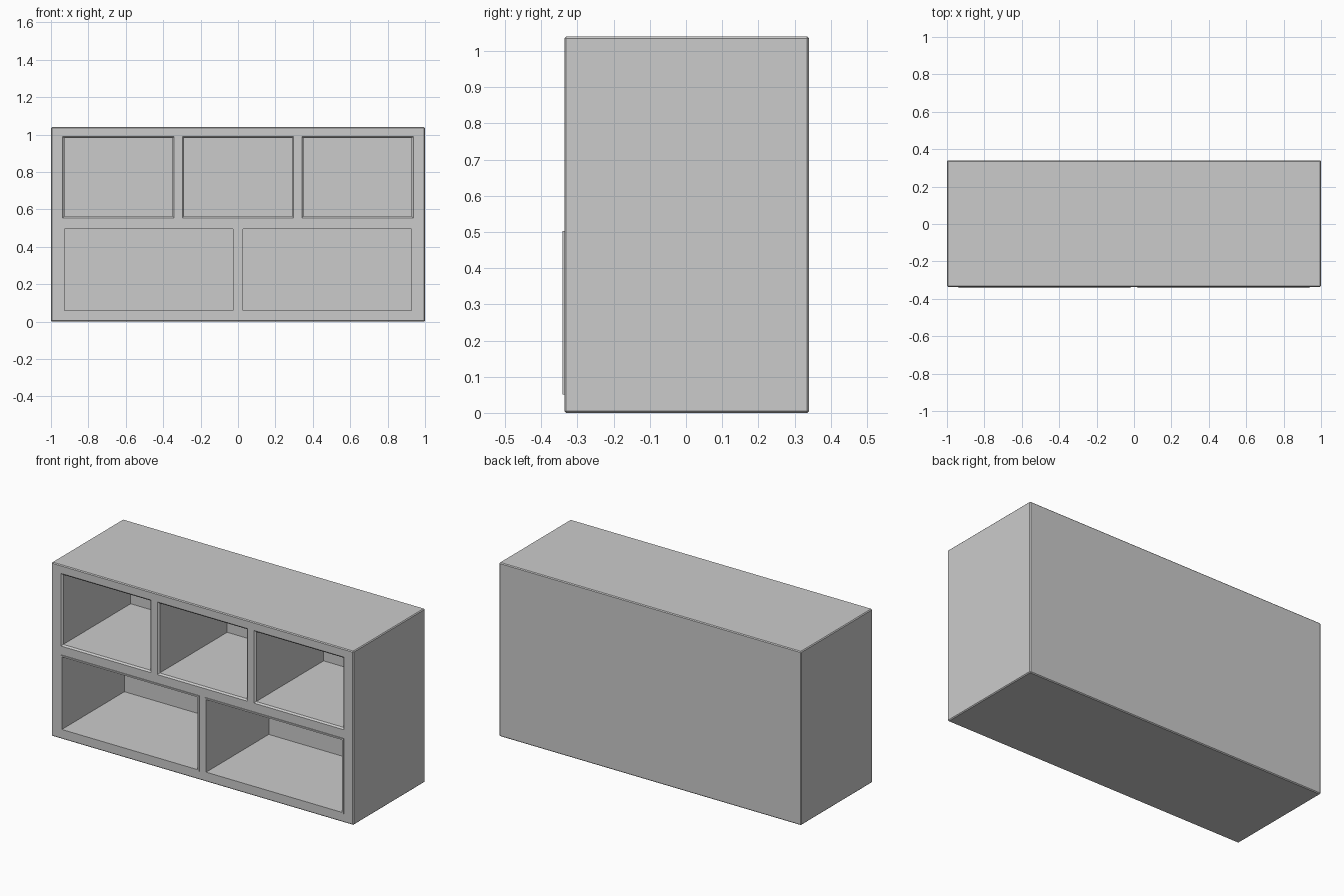
import bpy, bmesh

if "Cube" in bpy.data.objects:
    bpy.data.objects.remove(bpy.data.objects["Cube"])

FRONT, BACK, TOP = -0.336, 0.34, 1.04
RIM = 0.009          # liner wall / chamfer width


def loft_box(name, rect, rings, open_front=False):
    """Box lofted along y; rings are (y, inset) sections of rect (x0, x1, z0, z1)."""
    x0, x1, z0, z1 = rect
    bm = bmesh.new()
    loops = [[bm.verts.new(p) for p in ((x0 + i, y, z0 + i), (x1 - i, y, z0 + i),
                                        (x1 - i, y, z1 - i), (x0 + i, y, z1 - i))]
             for y, i in rings]
    for a, b in zip(loops, loops[1:]):
        for k in range(4):
            n = (k + 1) % 4
            bm.faces.new((a[n], a[k], b[k], b[n]))
    front = bm.faces.new(loops[0])
    bm.faces.new(loops[-1][::-1])
    bmesh.ops.recalc_face_normals(bm, faces=bm.faces)
    if open_front:
        bmesh.ops.delete(bm, geom=[front], context='FACES_ONLY')
    mesh = bpy.data.meshes.new(name)
    bm.to_mesh(mesh)
    bm.free()
    obj = bpy.data.objects.new(name, mesh)
    bpy.context.collection.objects.link(obj)
    return obj


# Cabinet body with slightly eased outer edges
body = loft_box("cabinet_body", (-1, 1, 0, TOP), [(FRONT, 0), (BACK, 0)])
bevel = body.modifiers.new("eased_edges", 'BEVEL')
bevel.width = 0.005
bevel.segments = 1

cutters = []

# Three upper cubbies with chamfered mouths
for x in (-0.639, 0, 0.639):
    cutters.append(loft_box("upper_cutter", (x - 0.298, x + 0.298, 0.555, 0.99),
                            [(-0.36, 0), (FRONT, 0), (FRONT + RIM, RIM), (0.31, RIM)]))

# Two lower cubbies with thin liners standing proud of the front
for side, x in (("left", -0.478), ("right", 0.478)):
    rect = (x - 0.459, x + 0.459, 0.051, 0.503)
    cutters.append(loft_box("lower_cutter", rect, [(-0.36, RIM / 2), (0.256, RIM / 2)]))
    liner = loft_box(f"lower_liner_{side}", rect, [(-0.341, 0), (0.26, 0)], open_front=True)
    wall = liner.modifiers.new("wall", 'SOLIDIFY')
    wall.thickness = RIM
    wall.offset = -1
    wall.use_even_offset = True

# Carve the cubbies out of the body
for cutter in cutters:
    cutter.hide_render = True
    cut = body.modifiers.new("cubby", 'BOOLEAN')
    cut.operation = 'DIFFERENCE'
    cut.solver = 'EXACT'
    cut.object = cutter

bpy.context.view_layer.objects.active = body
for mod in list(body.modifiers):
    bpy.ops.object.modifier_apply(modifier=mod.name)
for cutter in cutters:
    bpy.data.objects.remove(cutter)
